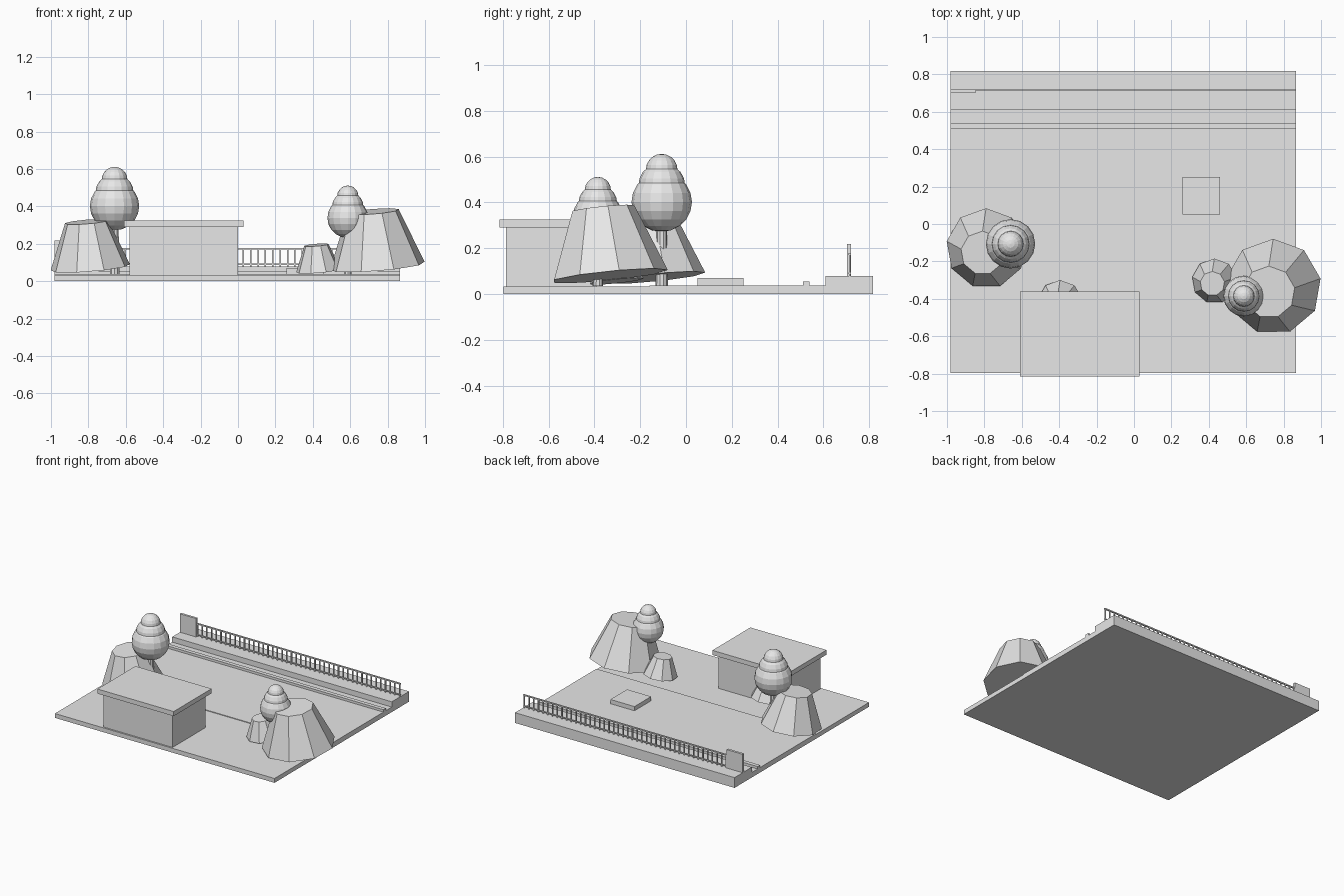
import bpy, math
from mathutils import Matrix, Vector

cube = bpy.data.objects.get("Cube")
if cube:
    bpy.data.objects.remove(cube, do_unlink=True)

# Single plain material
grey = bpy.data.materials.new("plain_grey")
grey.use_nodes = True
grey.diffuse_color = (0.8, 0.8, 0.8, 1)
grey.node_tree.nodes["Principled BSDF"].inputs["Base Color"].default_value = (0.8, 0.8, 0.8, 1)


def finish(name):
    ob = bpy.context.object
    ob.name = name
    ob.data.materials.append(grey)
    return ob


def box(name, x0, x1, y0, y1, z0, z1):
    bpy.ops.mesh.primitive_cube_add(size=1)
    ob = finish(name)
    ob.data.transform(Matrix.Translation(((x0 + x1) / 2, (y0 + y1) / 2, (z0 + z1) / 2))
                      @ Matrix.Diagonal((x1 - x0, y1 - y0, z1 - z0, 1)))
    return ob


LEFT, RIGHT = -0.98, 0.865
GROUND = 0.035

# Ground, court, kerb and raised walkway
box("ground", LEFT, RIGHT, -0.797, 0.61, 0, 0.033)
box("court", LEFT, RIGHT, -0.16, 0.61, 0.033, 0.038)
box("kerb", LEFT, RIGHT, 0.51, 0.54, 0.038, 0.056)
box("walkway", LEFT, RIGHT, 0.61, 0.817, 0, 0.078)
box("low_platform", 0.258, 0.46, 0.05, 0.25, GROUND, 0.07)

# Building
box("building_walls", -0.58, 0, -0.785, -0.39, 0.033, 0.29)
box("building_roof", -0.61, 0.03, -0.815, -0.36, 0.29, 0.325)

# Railing with end panel
box("railing_panel", LEFT, -0.845, 0.702, 0.72, 0.078, 0.218)
box("railing_top", -0.845, RIGHT, 0.71, 0.72, 0.17, 0.179)
box("railing_bottom", -0.845, RIGHT, 0.71, 0.72, 0.088, 0.095)
bar = box("railing_bars", -0.845, -0.837, 0.711, 0.719, 0.078, 0.17)
rows = bar.modifiers.new("repeat", 'ARRAY')
rows.count = 44
rows.use_relative_offset = False
rows.use_constant_offset = True
rows.constant_offset_displace = (0.0395, 0, 0)


# Trees: trunk and three stacked crown balls
def tree(name, x, y, s):
    def z(h):
        return GROUND + h * s
    bpy.ops.mesh.primitive_cone_add(vertices=10, radius1=0.027 * s, radius2=0.022 * s,
                                    depth=0.3 * s, location=(x, y, z(0.15)))
    finish(name + "_trunk")
    for part, h, r, rz in (("lower", 0.367, 0.132, 0.13),
                           ("middle", 0.44, 0.102, 0.098),
                           ("top", 0.508, 0.069, 0.069)):
        bpy.ops.mesh.primitive_uv_sphere_add(segments=16, ring_count=10, radius=1,
                                             location=(x, y, z(h)))
        ob = finish(name + "_crown_" + part)
        ob.scale = (r * s, r * s, rz * s)


tree("right_tree", -0.66, -0.106, 1)
tree("left_tree", 0.587, -0.385, 0.826)

# Bushes: leaning nine-sided frustums
lean = Vector((0, 0, 1)).rotation_difference(Vector((-0.08, -0.1, 1))).to_matrix().to_4x4()


def bush(name, x, y, s):
    bpy.ops.mesh.primitive_cone_add(vertices=9, radius1=0.257, radius2=0.14, depth=0.295)
    ob = finish(name)
    ob.data.transform(Matrix.Translation((x, y, GROUND + 0.045 * s)) @ lean
                      @ Matrix.Scale(s, 4) @ Matrix.Translation((0, 0, 0.1475)))


bush("left_large_bush", 0.745, -0.335, 1)
bush("right_large_bush", -0.79, -0.13, 0.837)
bush("left_small_bush", 0.43, -0.305, 0.47)
bush("building_bush", -0.395, -0.42, 0.47)
